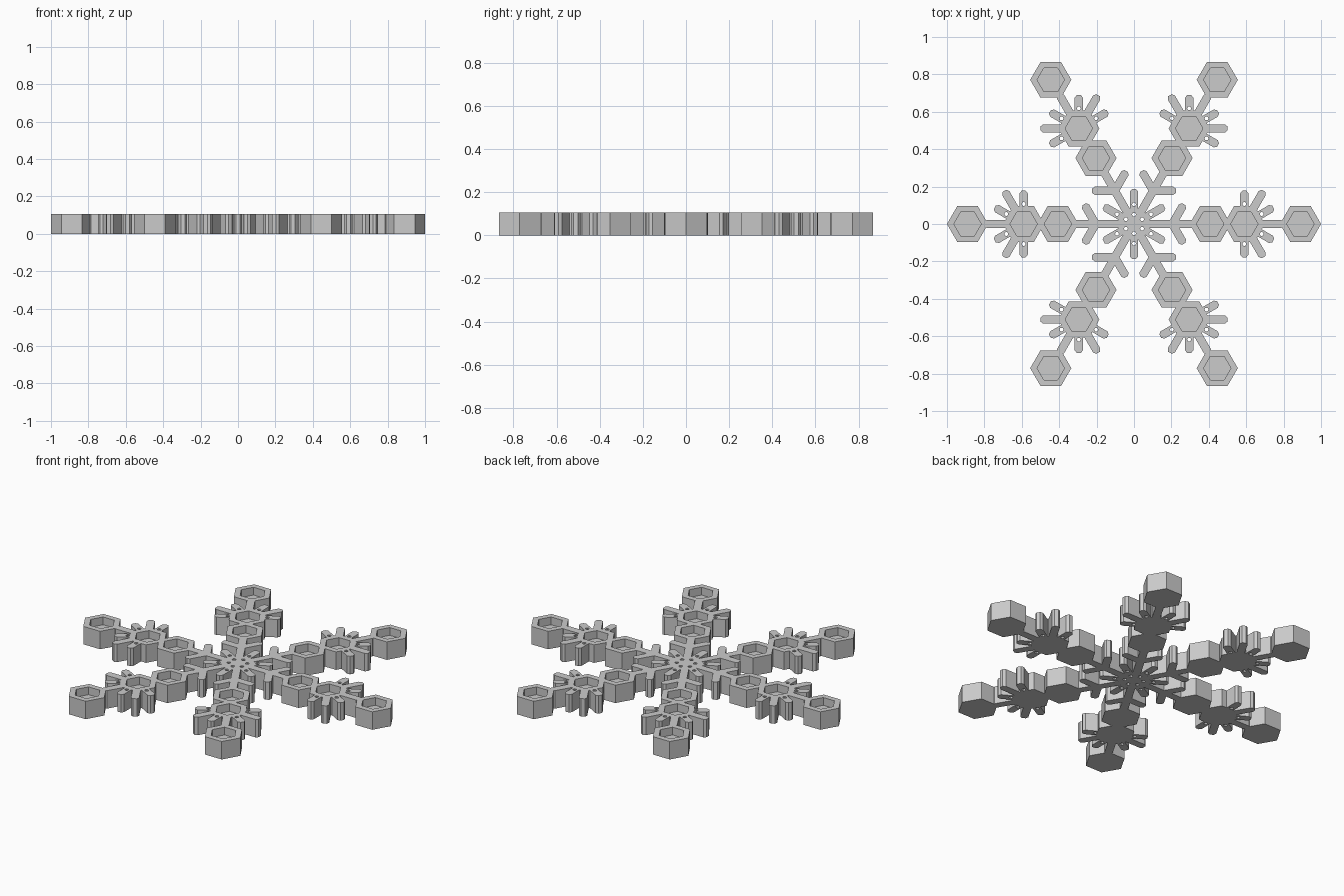
import bpy
import bmesh
import math
from math import cos, sin, radians
from mathutils import Vector, Matrix

HEIGHT = 0.106
FLOOR = 0.06
BAR = 0.044          # width of every thin branch
NODE = 0.59          # middle plate, where the small branches fan out
PLATES = {"inner": 0.407, "middle": NODE, "outer": 0.89}

if "Cube" in bpy.data.objects:
    bpy.data.objects.remove(bpy.data.objects["Cube"], do_unlink=True)

grey = bpy.data.materials.new("light_grey")
grey.use_nodes = True
grey.diffuse_color = (0.6, 0.6, 0.6, 1)
grey.node_tree.nodes["Principled BSDF"].inputs["Base Color"].default_value = (0.6, 0.6, 0.6, 1)


def polar(r, degrees):
    return Vector((r * cos(radians(degrees)), r * sin(radians(degrees))))


def place(points, centre=0, turn=0):
    """Shift a flat outline along x, then swing it round the middle."""
    rot = Matrix.Rotation(radians(turn), 2)
    return [rot @ (p + Vector((centre, 0))) for p in points]


def ring(r, sides=6):
    return [polar(r, i * 360 / sides) for i in range(sides)]


def bar_tip(length, angle):
    """Chamfered end of a branch pointing along angle."""
    rot = Matrix.Rotation(radians(angle), 2)
    half = BAR / 2
    ends = [(length - 0.014, -half), (length, -half / 2),
            (length, half / 2), (length - 0.014, half)]
    return [rot @ Vector(p) for p in ends]


def branch_fan(lengths):
    """Outline of neighbouring branches 30 degrees apart."""
    notch = BAR / 2 / sin(radians(15))
    points = []
    for angle, length in lengths:
        points.append(polar(notch, angle - 15))
        points += bar_tip(length, angle)
    last = lengths[-1][0] + 15
    if last < 300:
        points.append(polar(notch, last))
    return points


def prisms(name, outlines, bottom=0.0, top=HEIGHT):
    bm = bmesh.new()
    for outline in outlines:
        face = bm.faces.new([bm.verts.new((p.x, p.y, bottom)) for p in outline])
        made = bmesh.ops.extrude_face_region(bm, geom=[face])
        moved = [v for v in made["geom"] if isinstance(v, bmesh.types.BMVert)]
        bmesh.ops.translate(bm, verts=moved, vec=(0, 0, top - bottom))
    bmesh.ops.recalc_face_normals(bm, faces=bm.faces)
    mesh = bpy.data.meshes.new(name)
    bm.to_mesh(mesh)
    bm.free()
    mesh.materials.append(grey)
    obj = bpy.data.objects.new(name, mesh)
    bpy.context.collection.objects.link(obj)
    return obj


def cut(obj, *cutters):
    for cutter in cutters:
        mod = obj.modifiers.new(cutter.name, 'BOOLEAN')
        mod.operation = 'DIFFERENCE'
        mod.solver = 'EXACT'
        mod.object = cutter


# Cutters: hexagonal pockets and small through holes
turns = range(0, 360, 60)
pockets = prisms("pocket_cutter",
                 [place(ring(0.073), r, t) for r in PLATES.values() for t in turns],
                 FLOOR, HEIGHT + 0.05)
hole_spots = [place([polar(r, 30)], 0, t)[0] for r in (0.05, 0.105) for t in turns]
hole_spots += [place([polar(0.107, a)], NODE, t)[0]
               for a in (-90, -30, 30, 90) for t in turns]
holes = prisms("hole_cutter",
               [[p + q for q in ring(0.011)] for p in hole_spots],
               -0.05, HEIGHT + 0.05)
for helper in (pockets, holes):
    helper.hide_render = True
    helper.hide_viewport = True
    helper.display_type = 'WIRE'

# Central star: long spokes alternate with short points
star = prisms("central_star", [branch_fan(
    [(a, 0.33 if a % 60 == 0 else 0.187) for a in range(0, 360, 30)])])
cut(star, holes)

# Six arms
fork = [Vector((0, -BAR / 2)), *bar_tip(0.122, 0), Vector((0, BAR / 2))]
fan = branch_fan([(-90, 0.178), (-60, 0.205), (-30, 0.178), (0, 0.21),
                  (30, 0.178), (60, 0.205), (90, 0.178)])
for number, turn in enumerate(turns, 1):
    for side, lean in (("left", 60), ("right", -60)):
        rot = Matrix.Rotation(radians(lean), 2)
        prisms(f"fork_{side}_{number}",
               [place([rot @ p for p in fork], 0.205, turn)])
    cut(prisms(f"branch_fan_{number}", [place(fan, NODE, turn)]), pockets, holes)
    for name, r in PLATES.items():
        cut(prisms(f"{name}_plate_{number}", [place(ring(0.11), r, turn)]), pockets)
